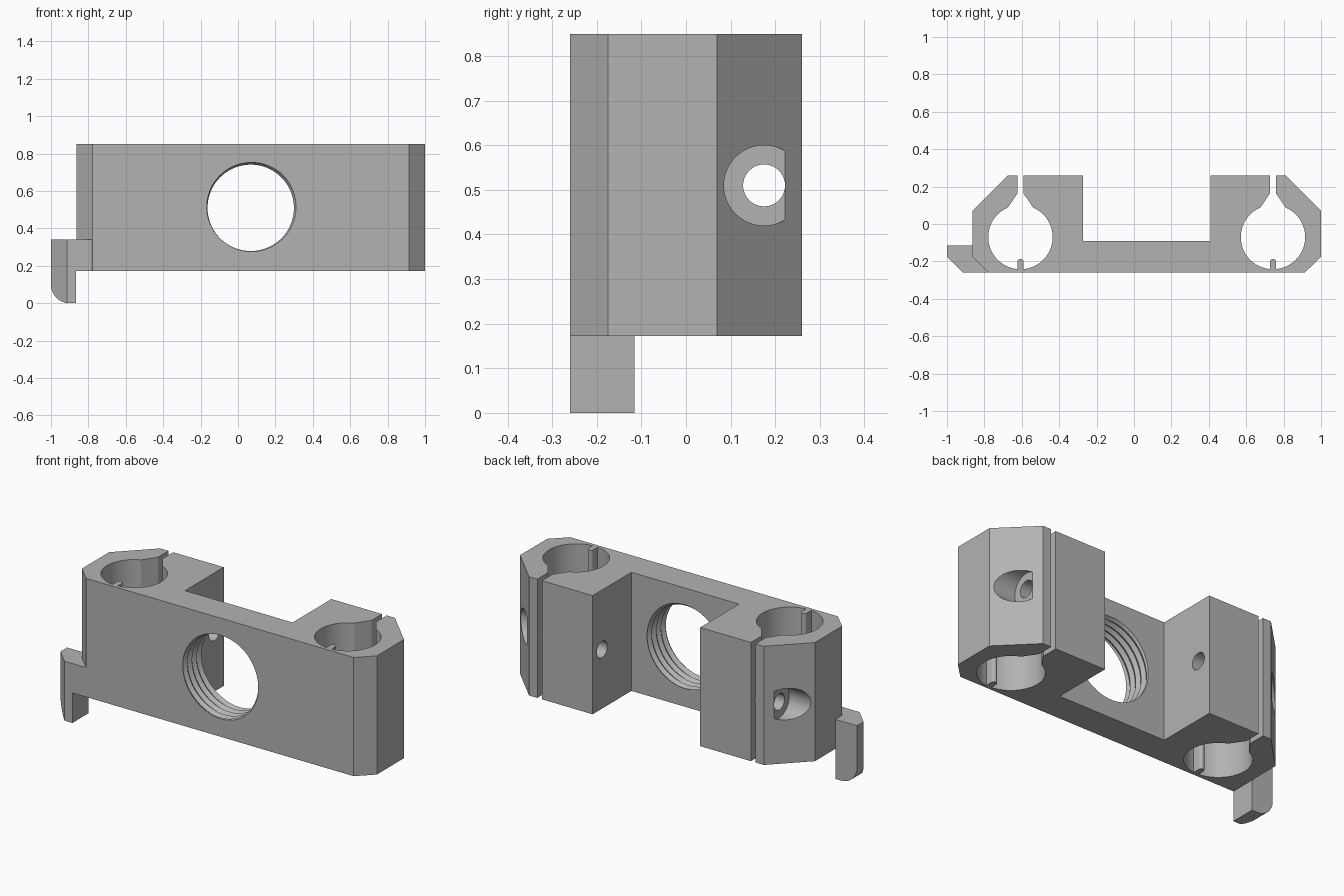
import bpy, bmesh, math
from mathutils import Matrix

if "Cube" in bpy.data.objects:
    bpy.data.objects.remove(bpy.data.objects["Cube"])

CX, ZC = 0.068, 0.51            # symmetry line of the carriage, height of the holes
Z0, Z1 = 0.172, 0.85            # bottom and top of the body

grey = bpy.data.materials.new("grey plastic")
grey.diffuse_color = (0.45, 0.45, 0.45, 1)
grey.use_nodes = True
grey.node_tree.nodes["Principled BSDF"].inputs["Base Color"].default_value = grey.diffuse_color


def make(name, bm, cutter=False):
    bmesh.ops.recalc_face_normals(bm, faces=bm.faces)
    me = bpy.data.meshes.new(name)
    bm.to_mesh(me)
    bm.free()
    ob = bpy.data.objects.new(name, me)
    bpy.context.collection.objects.link(ob)
    me.materials.append(grey)
    ob.hide_render = cutter
    return ob


def prism(name, points, offset, cutter=False):
    bm = bmesh.new()
    face = bm.faces.new([bm.verts.new(p) for p in points])
    ext = bmesh.ops.extrude_face_region(bm, geom=[face])
    verts = [v for v in ext["geom"] if isinstance(v, bmesh.types.BMVert)]
    bmesh.ops.translate(bm, verts=verts, vec=offset)
    return make(name, bm, cutter)


def cylinder_x(name, xa, xb, y, r):
    bm = bmesh.new()
    m = Matrix.Translation(((xa + xb) / 2, y, ZC)) @ Matrix.Rotation(math.pi / 2, 4, 'Y')
    bmesh.ops.create_cone(bm, cap_ends=True, segments=48, radius1=r, radius2=r,
                          depth=abs(xb - xa), matrix=m)
    return make(name, bm, True)


def cut(ob, cutters):
    for c in cutters:
        mod = ob.modifiers.new(c.name, 'BOOLEAN')
        mod.operation, mod.solver, mod.object = 'DIFFERENCE', 'EXACT', c
    bpy.context.view_layer.objects.active = ob
    ob.select_set(True)
    for mod in list(ob.modifiers):
        bpy.ops.object.modifier_apply(modifier=mod.name)
    for c in cutters:
        bpy.data.objects.remove(c)


def arc(cx, cy, r, a0, a1, n):
    return [(cx + r * math.cos(math.radians(a0 + (a1 - a0) * i / n)),
             cy + r * math.sin(math.radians(a0 + (a1 - a0) * i / n))) for i in range(n + 1)]


# Body plan: one half with split rod clamp and inner rib, then its mirror image
BU, BY, R = 0.675, -0.07, 0.172
half = [(0.845, -0.26), (0.932, -0.175), (0.932, 0.07), (0.742, 0.26),
        (BU + 0.015, 0.26), (BU + 0.015, 0.165)]
half += arc(BU, BY, R, 67, -84.7, 28)
half += arc(BU, -0.202, 0.016, 0, 180, 8)
half += arc(BU, BY, R, -95.3, -247, 28)
half += [(BU - 0.015, 0.165), (BU - 0.015, 0.26), (0.34, 0.26), (0.34, -0.09)]
plan = [(CX + u, y) for u, y in half] + [(CX - u, y) for u, y in reversed(half)]
body = prism("carriage_body", [(x, y, Z0) for x, y in plan], (0, 0, Z1 - Z0))

# Threaded centre hole: helical cutter, two rows per turn
N, ROWS, PITCH = 72, 20, 0.042
bm = bmesh.new()
grid = []
for j in range(ROWS + 2):
    r = 0.231 if j % 2 else 0.246
    row = []
    for i in range(N):
        a = 2 * math.pi * i / N
        y = -0.386 + PITCH * (j / 2 + i / N)
        row.append(bm.verts.new((CX + r * math.cos(a + 0.8), y, ZC + r * math.sin(a + 0.8))))
    grid.append(row)
for j in range(ROWS - 1):
    for i in range(N):
        k = (i + 1) % N
        s = 2 if k == 0 else 0
        bm.faces.new((grid[j][i], grid[j][k + 0] if not s else grid[j + 2][0],
                      grid[j + 1][k] if not s else grid[j + 3][0] if j + 3 < ROWS + 2 else grid[-1][0],
                      grid[j + 1][i]))
bmesh.ops.delete(bm, geom=[v for v in bm.verts if not v.link_faces], context='VERTS')
for end_y in (-0.6, 0.2):
    rim = [e for e in bm.edges if e.is_boundary
           and (sum(v.co.y for v in e.verts) / 2 < -0.175) == (end_y < 0)]
    tip = bm.verts.new((CX, end_y, ZC))
    for e in rim:
        bm.faces.new((e.verts[0], e.verts[1], tip))
thread = make("thread_cutter", bm, True)

# Clamp screw holes with counterbores
cutters = [thread]
for s in (-1, 1):
    cutters.append(cylinder_x("screw_hole", CX + s * 0.28, CX + s * 1.0, 0.175, 0.047))
    cutters.append(cylinder_x("counterbore", CX + s * 0.78, CX + s * 1.05, 0.175, 0.09))
cut(body, cutters)

# Hook at the lower left with rounded toe and chamfered front corner
side = [(-0.78, 0.34), (-1, 0.34)] + arc(-0.9, 0.1, 0.1, 180, 270, 12)
side += [(-0.865, 0), (-0.865, Z0), (-0.78, Z0)]
hook = prism("hook", [(x, -0.26, z) for x, z in side], (0, 0.145, 0))
wedge = prism("hook_chamfer", [(-1.02, -0.155, -0.1), (-1.02, -0.3, -0.1), (-0.875, -0.3, -0.1)],
              (0, 0, 0.6), True)
cut(hook, [wedge])

# Smooth the round walls, keep the edges crisp
for ob in (body, hook):
    bpy.ops.object.select_all(action='DESELECT')
    ob.select_set(True)
    bpy.context.view_layer.objects.active = ob
    bpy.ops.object.shade_smooth_by_angle(angle=math.radians(25))
